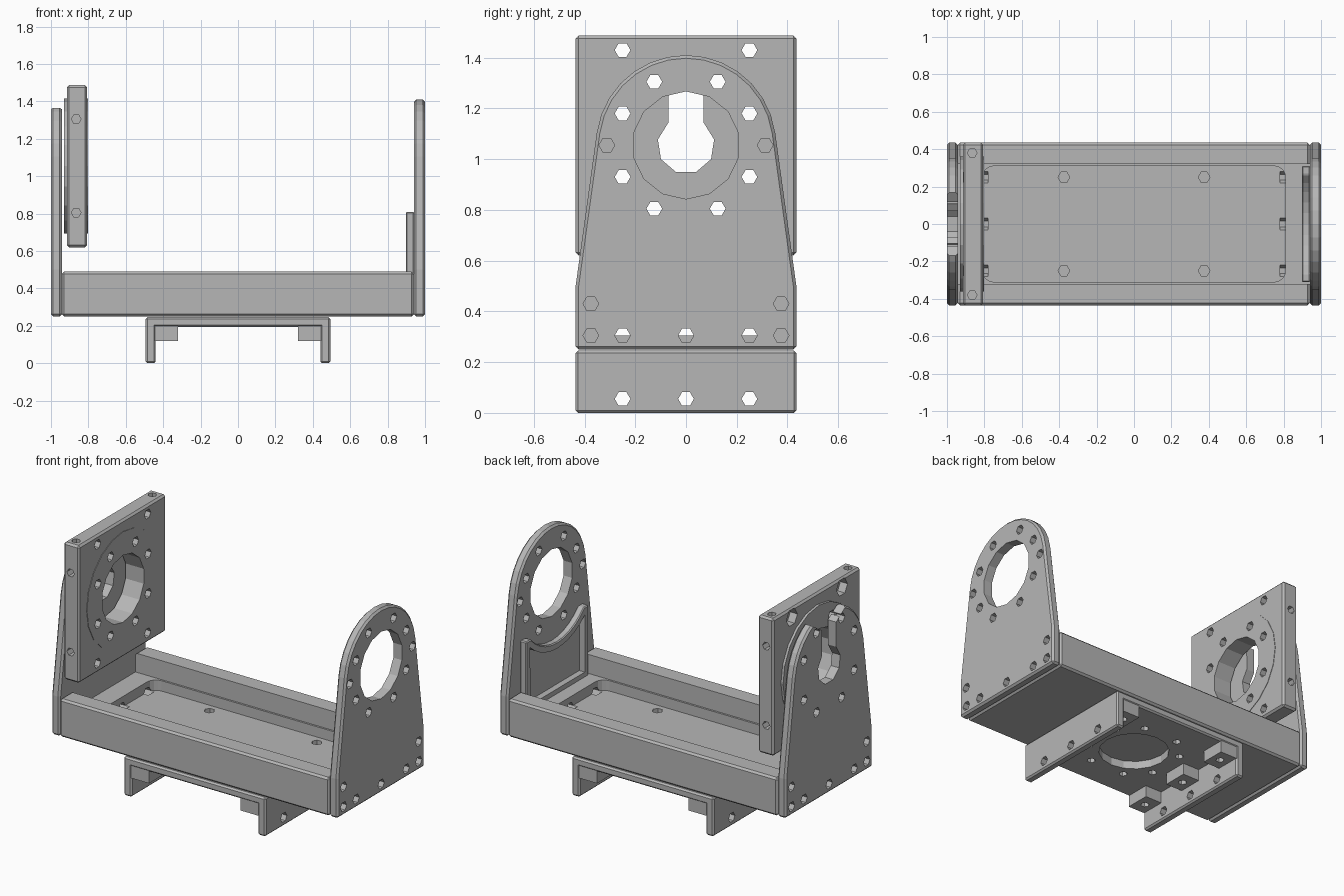
import bpy, bmesh, math
from mathutils import Vector

old = bpy.data.objects.get("Cube")
if old:
    bpy.data.objects.remove(old, do_unlink=True)

metal = bpy.data.materials.new("grey metal")
metal.use_nodes = True
grey = (0.47, 0.47, 0.47, 1)
metal.diffuse_color = grey
metal.node_tree.nodes["Principled BSDF"].inputs["Base Color"].default_value = grey

HUB = 1.055  # height of the rotation axis


def arc(cx, cy, r, a0, a1, n):
    return [(cx + r * math.cos(math.radians(a0 + (a1 - a0) * i / n)),
             cy + r * math.sin(math.radians(a0 + (a1 - a0) * i / n))) for i in range(n + 1)]


def disc(cx, cy, r, n=6, start=0):
    return arc(cx, cy, r, start, start + 360, n)[:-1]


def rect(u0, u1, v0, v1):
    return [(u0, v0), (u1, v0), (u1, v1), (u0, v1)]


def round_rect(hx, hy, r):
    pts = []
    for sx, sy, a in ((1, 1, 0), (-1, 1, 90), (-1, -1, 180), (1, -1, 270)):
        pts += arc(sx * (hx - r), sy * (hy - r), r, a, a + 90, 4)
    return pts


def place(axis, u, v, w):
    return Vector({"x": (w, u, v), "y": (u, w, v), "z": (u, v, w)}[axis])


def solid(name, prisms):
    """Object made of extruded outlines: (axis, points, low, high)."""
    bm = bmesh.new()
    for axis, pts, lo, hi in prisms:
        ends = [[bm.verts.new(place(axis, u, v, w)) for u, v in pts] for w in (lo, hi)]
        bm.faces.new(ends[0])
        bm.faces.new(ends[1])
        n = len(pts)
        for i in range(n):
            j = (i + 1) % n
            bm.faces.new((ends[0][i], ends[0][j], ends[1][j], ends[1][i]))
    bmesh.ops.recalc_face_normals(bm, faces=bm.faces)
    me = bpy.data.meshes.new(name)
    bm.to_mesh(me)
    bm.free()
    me.materials.append(metal)
    ob = bpy.data.objects.new(name, me)
    bpy.context.collection.objects.link(ob)
    return ob


def part(name, prism, cuts=(), chamfer=0.012):
    """Chamfered prism with groups of cutters removed from it."""
    ob = solid(name, [prism])
    if chamfer:
        bev = ob.modifiers.new("chamfer", "BEVEL")
        bev.width = chamfer
        bev.segments = 1
        bev.limit_method = "ANGLE"
        bev.angle_limit = math.radians(40)
    helpers = []
    for group in cuts:
        cutter = solid("cutter", group)
        cutter.hide_render = True
        mod = ob.modifiers.new("cut", "BOOLEAN")
        mod.object = cutter
        mod.operation = "DIFFERENCE"
        mod.solver = "EXACT"
        helpers.append(cutter)
    dg = bpy.context.evaluated_depsgraph_get()
    done = bpy.data.meshes.new_from_object(ob.evaluated_get(dg))
    ob.modifiers.clear()
    ob.data = done
    for h in helpers:
        bpy.data.objects.remove(h, do_unlink=True)
    return ob


def holes(axis, spots, lo, hi, r=0.031):
    return [(axis, disc(u, v, r), lo, hi) for u, v in spots]


# Bolt patterns
ring = [(sy * a, sz * b) for a, b in ((0.125, 0.25), (0.25, 0.125))
        for sy in (-1, 1) for sz in (-1, 1)]
hub_ring = [(u, HUB + v) for u, v in ring]
side_pair = [(s * 0.312, HUB) for s in (-1, 1)]
end_row = [(y, 0.305) for y in (-0.25, 0, 0.25)]
corner_bolts = [(s * 0.375, z) for s in (-1, 1) for z in (0.305, 0.43)]

# End plates with arched tops
arch = [(-0.435, 0.25), (0.435, 0.25), (0.435, 0.5)] + \
    arc(0, HUB, 0.355, 8, 172, 14) + [(-0.435, 0.5)]
plate_holes = hub_ring + side_pair + end_row + corner_bolts
part("left_end_plate", ("x", arch, 0.94, 1.0),
     [[("x", disc(0, HUB, 0.212, 14, 90), 0.9, 1.1)],
      holes("x", plate_holes, 0.9, 1.1)])
keyhole = [(0.07, 1.3), (0.17, 1.367), (0.17, 1.5), (-0.17, 1.5), (-0.17, 1.367), (-0.07, 1.3)] + \
    arc(0, HUB, 0.113, 128, 412, 7)
part("right_end_plate", ("x", arch, -1.0, -0.942),
     [[("x", keyhole, -1.1, -0.9)],
      holes("x", hub_ring + end_row + corner_bolts, -1.1, -0.9)])

# Raised stiffening frame inside the left end plate
outer = [(-0.31, 0.36), (0.31, 0.36), (0.31, 0.81)] + arc(0, HUB, 0.36, -43, -137, 10) + [(-0.31, 0.81)]
inner = [(-0.272, 0.4), (0.272, 0.4)] + arc(0, HUB, 0.4, -47, -133, 10)
part("stiffening_frame", ("x", outer, 0.897, 0.942),
     [[("x", inner, 0.8, 0.936)]], chamfer=0.006)

# Tray with channel, floor pocket and bolt holes
floor_spots = [(x, y) for x in (-0.375, 0.375) for y in (-0.25, 0.25)]
end_cuts = []
for s in (-1, 1):
    lo, hi = sorted((s * 0.78, s * 1.0))
    end_cuts += holes("x", end_row, lo, hi)
    lo, hi = sorted((s * 0.85, s * 1.0))
    end_cuts += holes("x", corner_bolts, lo, hi)
part("tray", ("x", rect(-0.435, 0.435, 0.25, 0.49), -0.942, 0.94),
     [[("x", rect(-0.322, 0.322, 0.37, 0.6), -1.1, 1.1)],
      [("z", round_rect(0.81, 0.31, 0.06), 0.305, 0.5)],
      holes("z", floor_spots, 0.265, 0.4),
      end_cuts])

# Square mounting plate with hub ring
MID = -0.865
far_bolts = [(y, HUB + s * 0.375) for y in (-0.25, 0.25) for s in (-1, 1)]
edge_bolts = holes("z", [(MID, y) for y in (-0.38, 0.38)], 1.4, 1.6, 0.026)
for s in (-1, 1):
    lo, hi = sorted((s * 0.37, s * 0.5))
    edge_bolts += holes("y", [(MID, z) for z in (0.805, 1.305)], lo, hi, 0.026)
part("mounting_plate", ("x", rect(-0.435, 0.435, 0.62, 1.487), -0.915, -0.806),
     [[("x", disc(0, HUB, 0.34, 20), -1.1, -0.7)],
      holes("x", far_bolts, -1.1, -0.7),
      holes("x", far_bolts, -1.1, -0.865, 0.055),
      edge_bolts])
part("hub_ring", ("x", disc(0, HUB, 0.36, 20), -0.93, -0.803),
     [[("x", disc(0, HUB, 0.212, 14, 90), -1.1, -0.7)],
      holes("x", hub_ring, -1.1, -0.7)], chamfer=0)

# Base bracket: slab, two legs and bolt pads
part("bracket_slab", ("z", rect(-0.495, 0.495, -0.435, 0.435), 0.195, 0.246),
     [[("z", disc(0, 0, 0.212, 16), 0.1, 0.4)],
      holes("z", ring, 0.1, 0.4, 0.026)], chamfer=0.01)
for side, s in (("left", 1), ("right", -1)):
    lo, hi = sorted((s * 0.44, s * 0.495))
    part(side + "_bracket_leg", ("x", rect(-0.435, 0.435, 0, 0.225), lo, hi),
         [holes("x", [(y, 0.055) for y in (-0.25, 0, 0.25)], -1, 1)], chamfer=0.01)
    lo, hi = sorted((s * 0.32, s * 0.445))
    for place_name, y in (("front", -0.35), ("middle", 0), ("back", 0.35)):
        part(side + "_" + place_name + "_pad",
             ("z", rect(lo, hi, y - 0.08, y + 0.08), 0.12, 0.2),
             [holes("z", [(s * 0.38, y)], 0.0, 0.18, 0.026)], chamfer=0)
